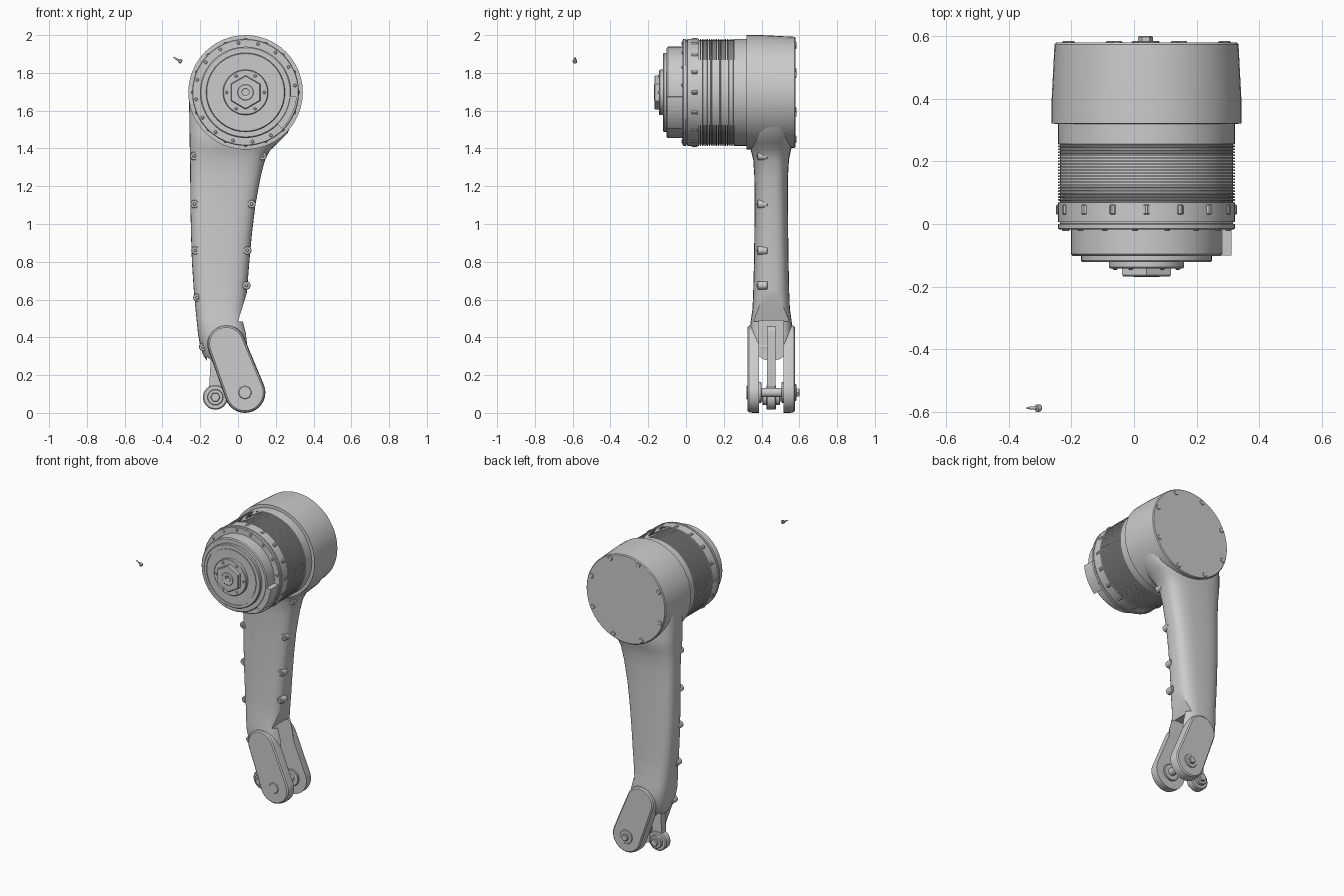
import bpy, bmesh
from math import sin, cos, pi, atan2, copysign, radians
from mathutils import Vector

CX, CZ = 0.04, 1.697          # axis of the motor head
PIN = (0.037, 0.108)          # fork pivot (x, z)
LINK = (-0.12, 0.083)         # link pivot (x, z)


def loft(name, rings, smooth=True):
    """Skin a list of equal point rings and cap both ends."""
    bm = bmesh.new()
    vs = [[bm.verts.new(p) for p in r] for r in rings]
    n = len(rings[0])
    for a, b in zip(vs, vs[1:]):
        for i in range(n):
            bm.faces.new((a[i], a[(i + 1) % n], b[(i + 1) % n], b[i]))
    bm.faces.new(vs[0])
    bm.faces.new(vs[-1][::-1])
    bmesh.ops.recalc_face_normals(bm, faces=bm.faces)
    me = bpy.data.meshes.new(name)
    bm.to_mesh(me)
    bm.free()
    ob = bpy.data.objects.new(name, me)
    bpy.context.collection.objects.link(ob)
    if smooth:
        shade(ob)
    return ob


def activate(ob):
    bpy.ops.object.select_all(action='DESELECT')
    ob.select_set(True)
    bpy.context.view_layer.objects.active = ob


def shade(ob):
    activate(ob)
    bpy.ops.object.shade_smooth_by_angle(angle=radians(30))


def lathe(name, profile, c=(CX, CZ), n=48, phase=0.0):
    """Profile of (radius, y) turned about a y-parallel axis."""
    return loft(name, [[(c[0] + r * cos(phase + 2 * pi * i / n), y,
                         c[1] + r * sin(phase + 2 * pi * i / n)) for i in range(n)]
                       for r, y in profile])


def rod(name, c, r, y0, y1, n=16, ch=0.003):
    return lathe(name, [(r - ch, y0), (r, y0 + ch), (r, y1 - ch), (r - ch, y1)], c, n)


def capsule(name, a, ra, b, rb, steps):
    """Rounded bar between two xz centres; steps are (y, inset)."""
    t = atan2(b[1] - a[1], b[0] - a[0])
    rings = []
    for y, ins in steps:
        ring = []
        for c, r, start in ((a, ra, t + pi / 2), (b, rb, t - pi / 2)):
            ring += [(c[0] + (r - ins) * cos(start + pi * i / 16), y,
                      c[1] + (r - ins) * sin(start + pi * i / 16)) for i in range(17)]
        rings.append(ring)
    return loft(name, rings)


def prism(name, pts, y0, y1):
    return loft(name, [[(x, y, z) for x, z in pts] for y in (y0, y1)], False)


def cut(ob, cutter):
    m = ob.modifiers.new("cut", 'BOOLEAN')
    m.operation, m.object, m.solver = 'DIFFERENCE', cutter, 'EXACT'
    activate(ob)
    bpy.ops.object.modifier_apply(modifier=m.name)
    bpy.data.objects.remove(cutter)


def polar(r, deg):
    return (CX + r * cos(radians(deg)), CZ + r * sin(radians(deg)))


# rear housing with a slight taper
lathe("head_housing", [(0.29, 0.32), (0.303, 0.321), (0.303, 0.40), (0.294, 0.574), (0.289, 0.58)])

# motor body: stepped front caps, flange and cooling fins
prof = [(0.04, -0.11), (0.04, -0.142), (0.116, -0.142), (0.12, -0.138), (0.12, -0.122),
        (0.178, -0.122), (0.178, -0.117), (0.188, -0.117), (0.188, -0.122), (0.205, -0.122),
        (0.209, -0.117), (0.209, -0.102), (0.236, -0.102), (0.242, -0.096), (0.242, -0.018),
        (0.279, -0.018), (0.283, -0.014), (0.283, 0.0), (0.276, 0.001), (0.276, 0.006),
        (0.283, 0.007), (0.283, 0.068)]
for i in range(20):
    y = 0.07 + i * 0.0095
    prof += [(0.277, y), (0.277, y + 0.004), (0.283, y + 0.0045), (0.283, y + 0.009)]
prof += [(0.283, 0.33)]
lathe("motor_body", prof)

# hexagonal hub with a stepped bore
lathe("hub_nut", [(0.03, -0.125), (0.03, -0.168), (0.085, -0.168), (0.09, -0.163), (0.09, -0.135)],
      n=6, phase=pi / 2)
lathe("hub_ring", [(0.018, -0.13), (0.018, -0.166), (0.024, -0.17), (0.04, -0.17), (0.045, -0.166),
                   (0.045, -0.14)], n=24)
for i in range(6):
    rod("hub_screw", polar(0.1, i * 60), 0.008, -0.147, -0.13, 10)

# connector block on the front collar
arc = [polar(0.272, a) for a in range(-45, 0, 5)] + [polar(0.2, a) for a in range(-5, -50, -5)]
prism("connector_block", arc, -0.1, -0.01)

# screws on the flange face, body rim and back cover
for i in range(16):
    rod("flange_screw", polar(0.264, i * 22.5 + 8), 0.009, -0.023, -0.005, 10)
    rod("rim_screw", polar(0.277, i * 22.5), 0.012, 0.03, 0.062, 10)
for i in range(8):
    rod("back_screw", polar(0.27, i * 45 + 20), 0.016, 0.565, 0.584, 14)

# arm: lofted rounded sections (z, x left, x right, y front, y back)
sections = [(1.70, -0.259, 0.325, 0.34, 0.565), (1.58, -0.258, 0.31, 0.33, 0.57),
            (1.48, -0.257, 0.262, 0.325, 0.572), (1.43, -0.256, 0.212, 0.33, 0.568),
            (1.39, -0.255, 0.17, 0.343, 0.555), (1.34, -0.254, 0.143, 0.356, 0.545),
            (1.25, -0.253, 0.12, 0.362, 0.54), (1.10, -0.252, 0.092, 0.363, 0.54),
            (0.95, -0.249, 0.074, 0.362, 0.541), (0.80, -0.244, 0.06, 0.36, 0.543),
            (0.65, -0.234, 0.048, 0.356, 0.546), (0.55, -0.225, 0.037, 0.352, 0.55),
            (0.48, -0.218, 0.036, 0.342, 0.56), (0.42, -0.212, 0.05, 0.337, 0.566),
            (0.35, -0.2, 0.06, 0.345, 0.56), (0.30, -0.182, 0.07, 0.36, 0.545),
            (0.265, -0.155, 0.07, 0.375, 0.53)]
rings = []
for z, x0, x1, y0, y1 in sections:
    ring = []
    for i in range(40):
        c, s = cos(2 * pi * i / 40), sin(2 * pi * i / 40)
        ring.append(((x0 + x1) / 2 + (x1 - x0) / 2 * copysign(abs(c) ** 0.66, c),
                     (y0 + y1) / 2 + (y1 - y0) / 2 * copysign(abs(s) ** 0.66, s), z))
    rings.append(ring)
arm = loft("arm", rings, False)
cut(arm, prism("slot_cutter", [(-0.165, 0.1), (0.3, 0.1), (0.3, 0.49), (-0.165, 0.49)], 0.387, 0.517))
cut(arm, prism("chamfer_cutter", [(0.0, 0.485), (0.2, 0.485), (0.2, 0.65), (0.052, 0.65)], 0.3, 0.6))
shade(arm)

# fork plates, chamfered on their outer faces
TOP = (-0.062, 0.365)
capsule("fork_front", TOP, 0.1, PIN, 0.108, [(0.326, 0.012), (0.333, 0.004), (0.352, 0), (0.387, 0)])
capsule("fork_back", TOP, 0.1, PIN, 0.108, [(0.517, 0), (0.552, 0), (0.571, 0.004), (0.578, 0.012)])

# fork pin, washers and end nut
rod("fork_pin", PIN, 0.025, 0.37, 0.53)
for y in (0.382, 0.505):
    rod("fork_washer", PIN, 0.055, y, y + 0.017, 24)
rod("pin_cap", PIN, 0.036, 0.321, 0.33, 8)
rod("pin_collar", PIN, 0.045, 0.57, 0.584, 24)
rod("pin_nut", PIN, 0.024, 0.575, 0.6, 6)

# swinging link with its eye and bolt
capsule("link_bar", (-0.105, 0.43), 0.03, LINK, 0.036, [(0.428, 0), (0.474, 0)])
rod("link_eye", LINK, 0.066, 0.425, 0.477, 32, 0.006)
rod("link_boss", LINK, 0.042, 0.405, 0.497, 24)
rod("link_bolt", LINK, 0.026, 0.39, 0.512, 6)

# clamp screws along both edges of the arm
for x, z in ((-0.232, 1.36), (-0.23, 1.105), (-0.226, 0.86), (-0.216, 0.61), (-0.185, 0.35),
             (0.13, 1.36), (0.072, 1.105), (0.05, 0.86), (0.045, 0.675)):
    rod("arm_screw", (x, z), 0.022, 0.378, 0.432, 14)
    rod("arm_screw_socket", (x, z), 0.01, 0.374, 0.39, 6)

# small loose screw floating in front
tip, d = Vector((-0.345, -0.588, 1.884)), Vector((0.87, 0, -0.49))
side = Vector((0.49, 0, 0.87))
loft("loose_screw", [[tip + d * t + side * (r * cos(i * pi / 6)) + Vector((0, r * sin(i * pi / 6), 0))
                      for i in range(12)]
                     for t, r in ((0, 0.001), (0.015, 0.005), (0.038, 0.005), (0.039, 0.012),
                                  (0.05, 0.012), (0.054, 0.008))])
